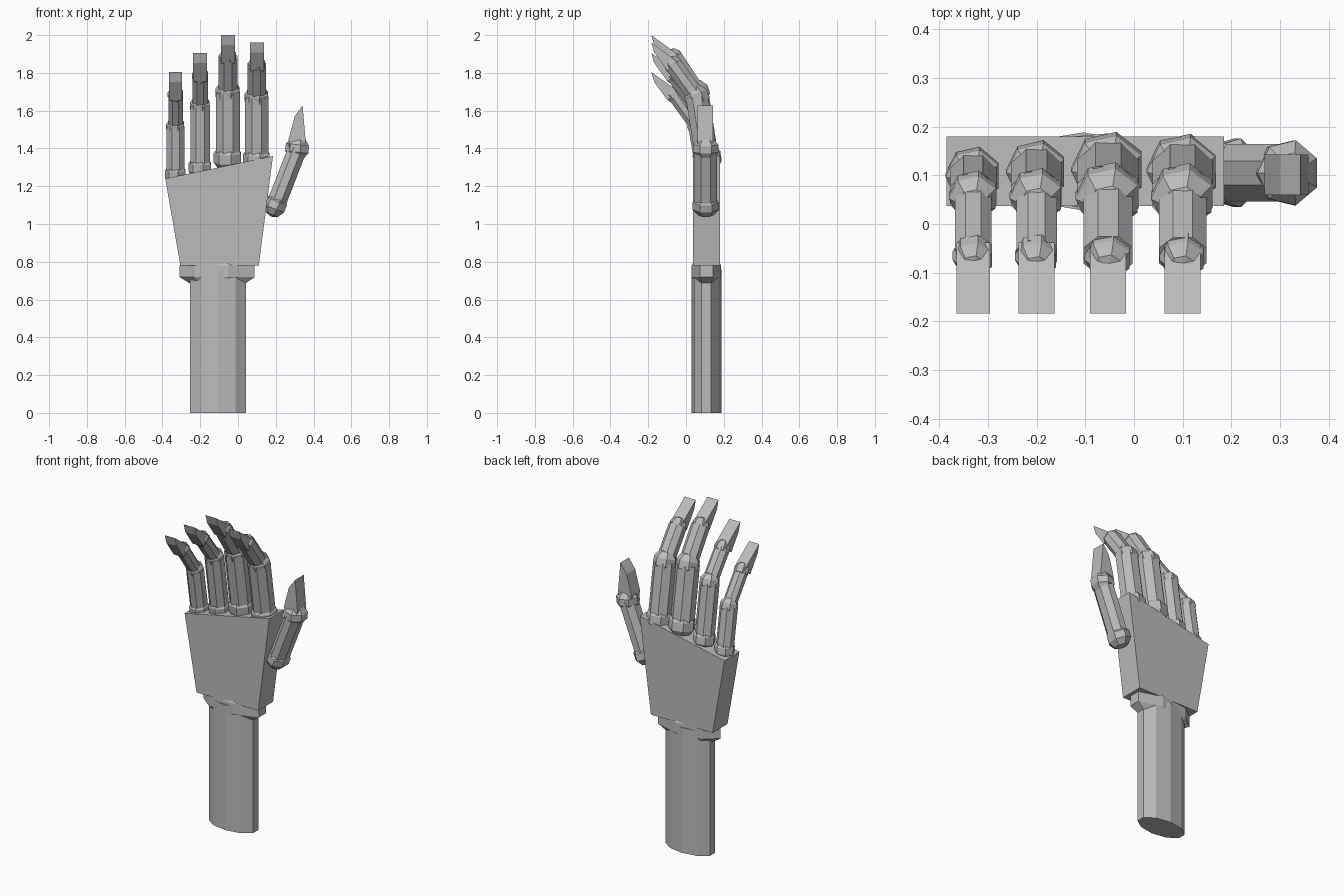
import bpy, bmesh, math
from mathutils import Vector, Matrix

if "Cube" in bpy.data.objects:
    bpy.data.objects.remove(bpy.data.objects["Cube"])

grey = bpy.data.materials.new("light_grey")
grey.diffuse_color = (0.5, 0.5, 0.5, 1)
grey.use_nodes = True
grey.node_tree.nodes["Principled BSDF"].inputs["Base Color"].default_value = grey.diffuse_color


def finish(bm, name, matrix=None):
    if matrix is not None:
        bm.transform(matrix)
    bmesh.ops.recalc_face_normals(bm, faces=bm.faces)
    me = bpy.data.meshes.new(name)
    bm.to_mesh(me)
    bm.free()
    me.materials.append(grey)
    ob = bpy.data.objects.new(name, me)
    bpy.context.collection.objects.link(ob)
    return ob


def frame(direction, origin):
    # z along the bone, x kept near world x
    z = Vector(direction).normalized()
    x = Vector((1, 0, 0))
    x = (x - z * x.dot(z)).normalized()
    y = z.cross(x)
    return Matrix.Translation(origin) @ Matrix((x, y, z)).transposed().to_4x4()


def ball(name, centre, radii, direction=(0, 0, 1)):
    bm = bmesh.new()
    bmesh.ops.create_uvsphere(bm, u_segments=7, v_segments=5, radius=1)
    # one corner faces the back
    m = frame(direction, centre) @ Matrix.Diagonal((*radii, 1)) @ Matrix.Rotation(math.pi / 2, 4, 'Z')
    return finish(bm, name, m)


def rod(name, a, b, rx, ry, sides=8, turn=math.pi / 8):
    a, b = Vector(a), Vector(b)
    bm = bmesh.new()
    bmesh.ops.create_cone(bm, cap_ends=True, segments=sides, radius1=1, radius2=1, depth=(b - a).length)
    m = frame(b - a, (a + b) / 2) @ Matrix.Diagonal((rx, ry, 1, 1)) @ Matrix.Rotation(turn, 4, 'Z')
    return finish(bm, name, m)


def prism(name, near, far):
    # solid between two matching outlines
    bm = bmesh.new()
    p = [bm.verts.new(v) for v in near]
    q = [bm.verts.new(v) for v in far]
    bm.faces.new(p)
    bm.faces.new(q)
    n = len(p)
    for i in range(n):
        bm.faces.new((p[i], p[(i + 1) % n], q[(i + 1) % n], q[i]))
    return finish(bm, name)


# forearm and wrist
rod("forearm", (-0.105, 0.108, 0), (-0.105, 0.108, 0.76), 0.156, 0.08, 10, 0)
ball("wrist", (-0.1, 0.108, 0.75), (0.22, 0.084, 0.1))

# palm
outline = [(-0.305, 0.78), (0.11, 0.78), (0.185, 1.36), (-0.385, 1.24)]
prism("palm", [(x, 0.037, z) for x, z in outline], [(x, 0.18, z) for x, z in outline])

# fingers: x, base y, base z, middle knuckle z, tip z, thickness, tip half width
fingers = {
    "index": (0.1, 0.11, 1.345, 1.67, 1.96, 0.078, 0.037),
    "middle": (-0.053, 0.112, 1.35, 1.695, 2.0, 0.08, 0.037),
    "ring": (-0.2, 0.108, 1.30, 1.625, 1.905, 0.066, 0.037),
    "little": (-0.33, 0.1, 1.265, 1.515, 1.805, 0.06, 0.034),
}
for n, (x, y, z0, z1, t, r, w) in fingers.items():
    base = Vector((x, y, z0))
    mid = Vector((x, 0.058, z1))
    end = Vector((x, -0.065, t - 0.12))
    ball(n + "_base_knuckle", base, (r, r, r), mid - base)
    rod(n + "_lower_bone", base, mid, r * 0.86, r * 0.82)
    ball(n + "_middle_knuckle", mid, [r * 0.88] * 3, end - base)
    rod(n + "_upper_bone", mid, end, r * 0.68, r * 0.64)
    ball(n + "_end_knuckle", end, [r * 0.3 + 0.027] * 3, end - mid)
    tip = [(-0.184, t), (-0.168, t - 0.053), (-0.098, t - 0.15), (-0.038, t - 0.105)]
    prism(n + "_tip", [(x - w, a, b) for a, b in tip], [(x + w, a, b) for a, b in tip])

# thumb
root, joint = Vector((0.2, 1e-9 + 0.105, 1.1)), Vector((0.316, 0.105, 1.4))
ball("thumb_base_knuckle", root, (0.064, 0.076, 0.066), joint - root)
rod("thumb_bone", root, joint, 0.054, 0.064)
ball("thumb_knuckle", joint, (0.068, 0.072, 0.064), (0.1, 0, 1))
tip = [(0.272, 1.4), (0.268, 1.45), (0.3, 1.57), (0.342, 1.628), (0.358, 1.44), (0.35, 1.4)]
prism("thumb_tip", [(a, 0.06, b) for a, b in tip], [(a, 0.143, b) for a, b in tip])
